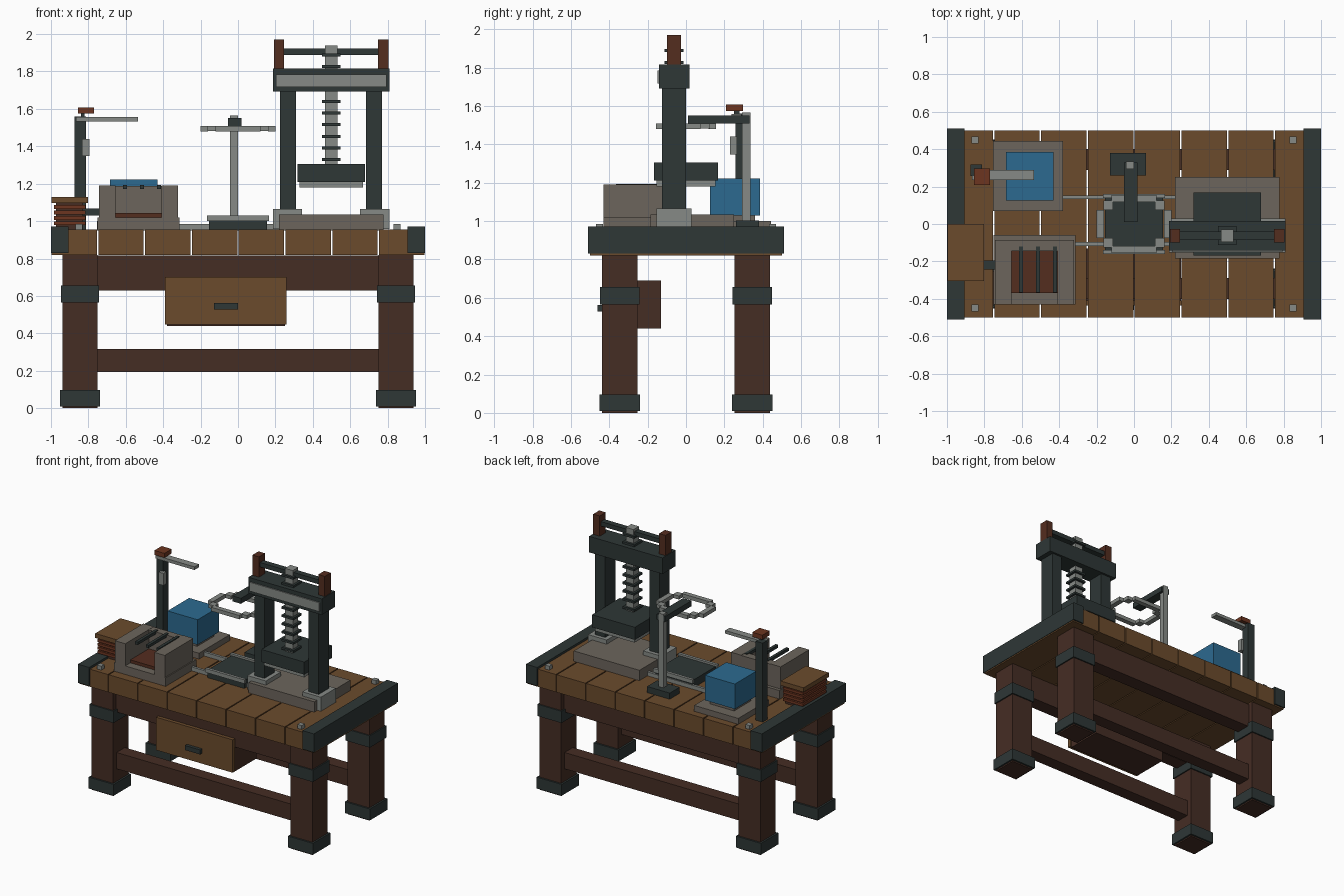
import bpy, bmesh
from mathutils import Matrix, Vector

cube = bpy.data.objects.get("Cube")
if cube:
    bpy.data.objects.remove(cube, do_unlink=True)


def material(name, hex_code):
    def lin(v):
        v /= 255
        return v / 12.92 if v <= 0.04045 else ((v + 0.055) / 1.055) ** 2.4
    c = [lin((hex_code >> s) & 255) for s in (16, 8, 0)] + [1]
    m = bpy.data.materials.new(name)
    m.diffuse_color = c
    m.use_nodes = True
    bsdf = next(n for n in m.node_tree.nodes if n.type == 'BSDF_PRINCIPLED')
    bsdf.inputs["Base Color"].default_value = c
    return m


PLANK = material("plank wood", 0x6B4B2C)
DARK = material("dark wood", 0x452D24)
IRON = material("dark iron", 0x2E3736)
STEEL = material("pale steel", 0x868A86)
STONE = material("warm stone", 0x6C655C)
BLUE = material("blue paint", 0x2C6A90)
RUST = material("rust red", 0x6C3520)
GRIP = material("reddish wood", 0x542D1F)


def boxes(name, mat, *spans):
    """One object made of boxes, each given as (x0, x1, y0, y1, z0, z1)."""
    bm = bmesh.new()
    for x0, x1, y0, y1, z0, z1 in spans:
        size = Vector((x1 - x0, y1 - y0, z1 - z0))
        mid = Vector((x0 + x1, y0 + y1, z0 + z1)) / 2
        bmesh.ops.create_cube(bm, size=1, matrix=Matrix.Translation(mid) @ Matrix.Diagonal(size).to_4x4())
    me = bpy.data.meshes.new(name)
    bm.to_mesh(me)
    bm.free()
    me.materials.append(mat)
    ob = bpy.data.objects.new(name, me)
    bpy.context.collection.objects.link(ob)
    return ob


def around(x, y, w, d, z0, z1):
    """Span of a box centred on x, y."""
    return (x - w / 2, x + w / 2, y - d / 2, y + d / 2, z0, z1)


# Table top: eight planks with narrow gaps, and an iron cap on each end
for i in range(8):
    x = -1 + 0.25 * i
    boxes("plank_%d" % (i + 1), PLANK, (x + 0.004, x + 0.246, -0.5, 0.5, 0.82, 0.955))
for side, s in (("left", 1), ("right", -1)):
    boxes(side + "_end_cap", IRON, around(s * 0.9525, 0, 0.095, 1.02, 0.83, 0.972))

# Legs with iron bands and feet, corner bolts
for side, sx in (("left", 1), ("right", -1)):
    for end, sy in (("front", -1), ("back", 1)):
        x, y = sx * 0.845, sy * 0.345
        tag = end + "_" + side
        boxes(tag + "_leg", DARK, around(x, y, 0.185, 0.185, 0, 0.82))
        boxes(tag + "_leg_iron", IRON, around(x, y, 0.204, 0.204, 0.565, 0.655),
              around(x, y, 0.212, 0.212, 0.01, 0.097))
        boxes(tag + "_bolt", STEEL, around(sx * 0.85, sy * 0.45, 0.037, 0.037, 0.95, 0.985))

# Aprons and stretchers, front and back
for end, sy in (("front", -1), ("back", 1)):
    boxes(end + "_apron", DARK, around(0, sy * 0.345, 1.51, 0.11, 0.63, 0.815))
    boxes(end + "_stretcher", DARK, around(0, sy * 0.345, 1.51, 0.1, 0.192, 0.317))

# Drawer
boxes("drawer_body", DARK, (-0.38, 0.25, -0.41, -0.13, 0.44, 0.69))
boxes("drawer_front", PLANK, (-0.39, 0.26, -0.435, -0.408, 0.448, 0.7))
boxes("drawer_handle", IRON, (-0.128, 0, -0.46, -0.43, 0.528, 0.563))

# Screw press: base, columns and top beam
PX, PY = 0.498, -0.062
boxes("press_base", STONE, (0.22, 0.777, -0.185, 0.25, 0.95, 1.034))
for side, s in (("left", 1), ("right", -1)):
    x = PX + s * 0.23
    boxes(side + "_press_foot", STEEL, around(PX + s * 0.233, PY, 0.157, 0.182, 0.958, 1.066))
    boxes(side + "_press_column", IRON, around(x, PY, 0.086, 0.125, 1.06, 1.7))
    boxes(side + "_press_grip", GRIP, around(PX + s * 0.279, PY, 0.055, 0.073, 1.815, 1.97))
boxes("press_beam", IRON, around(PX, PY, 0.622, 0.158, 1.692, 1.815))
boxes("press_beam_plate", STEEL, around(PX, PY - 0.083, 0.59, 0.009, 1.716, 1.784))
boxes("press_turn_bar", IRON, around(PX, PY, 0.52, 0.045, 1.888, 1.922))

# Press screw with its thread rings, and the pressing block
boxes("press_screw", STEEL, around(PX, PY, 0.066, 0.066, 1.29, 1.94))
boxes("press_thread", IRON, *[around(PX, PY, 0.1, 0.1, 1.321 + 0.0622 * k, 1.337 + 0.0622 * k)
                              for k in range(10)])
boxes("press_block", IRON, around(PX, 0, 0.362, 0.335, 1.21, 1.306))
boxes("press_block_plate", STEEL, around(PX, 0, 0.338, 0.305, 1.18, 1.21))

# Work tray with edge strips and guide rails
boxes("tray", IRON, (-0.155, 0.155, -0.145, 0.145, 0.95, 1.015))
boxes("tray_edge_strips", STEEL, *[around(0, s * 0.15, 0.333, 0.022, 1.0, 1.03) for s in (-1, 1)])
boxes("guide_rails", STEEL, (-0.4, 0.24, 0.133, 0.153, 0.95, 0.985),
      (-0.33, 0.24, -0.117, -0.097, 0.95, 0.985))

# Stand carrying an eight-part ring above the tray
boxes("stand_base", IRON, (-0.128, 0.064, 0.26, 0.38, 0.95, 1.002))
boxes("stand_post", STEEL, (-0.042, 0, 0.293, 0.335, 1.0, 1.565))
boxes("stand_arm", IRON, (-0.054, 0.018, 0.01, 0.33, 1.508, 1.55))
ring = []
for s in (-1, 1):
    ring.append(around(s * 0.18, 0, 0.04, 0.15, 1.48, 1.509))
    ring.append(around(0, s * 0.137, 0.24, 0.038, 1.48, 1.509))
    ring += [around(s * 0.138, t * 0.1, 0.05, 0.05, 1.481, 1.508) for t in (-1, 1)]
boxes("ring", STEEL, *ring)

# Small forge: base, three walls, hearth and grate bars
boxes("forge_base", STONE, (-0.75, -0.312, -0.43, -0.06, 0.95, 1.02))
boxes("forge_walls", STONE, (-0.743, -0.655, -0.43, -0.085, 1.015, 1.19),
      (-0.408, -0.32, -0.43, -0.085, 1.015, 1.19),
      (-0.655, -0.408, -0.145, -0.085, 1.015, 1.188))
boxes("forge_hearth", GRIP, (-0.655, -0.408, -0.368, -0.145, 1.015, 1.043))
boxes("forge_grate", IRON, *[around(x, -0.243, 0.022, 0.245, 1.172, 1.194)
                             for x in (-0.605, -0.514, -0.423)])

# Bellows: pleated stack with a wooden lid and a pipe to the forge
boxes("bellows_core", DARK, (-0.972, -0.828, -0.28, -0.025, 0.955, 1.1))
boxes("bellows_pleats", RUST, *[around(-0.9, -0.152, 0.168, 0.285, 0.978 + 0.029 * i, 0.998 + 0.029 * i)
                                for i in range(4)])
boxes("bellows_lid", PLANK, (-0.997, -0.803, -0.305, 0, 1.096, 1.13))
boxes("bellows_pipe", IRON, (-0.84, -0.74, -0.242, -0.195, 1.03, 1.067))

# Blue tank on a stone slab
boxes("tank_slab", STONE, (-0.754, -0.38, 0.07, 0.444, 0.95, 1.0))
boxes("tank_plinth", STONE, (-0.66, -0.455, 0.155, 0.36, 0.995, 1.035))
boxes("tank", BLUE, (-0.684, -0.43, 0.125, 0.385, 1.03, 1.222))

# Lever post with its arm, side plate and red knob
boxes("lever_post", IRON, (-0.873, -0.814, 0.257, 0.318, 0.95, 1.56))
boxes("lever_arm", STEEL, (-0.865, -0.535, 0.236, 0.29, 1.533, 1.557))
boxes("lever_plate", STEEL, (-0.834, -0.793, 0.23, 0.266, 1.347, 1.44))
boxes("lever_knob", RUST, (-0.855, -0.77, 0.208, 0.296, 1.574, 1.608))
boxes("lever_knob_stem", IRON, (-0.84, -0.82, 0.25, 0.28, 1.55, 1.58))
